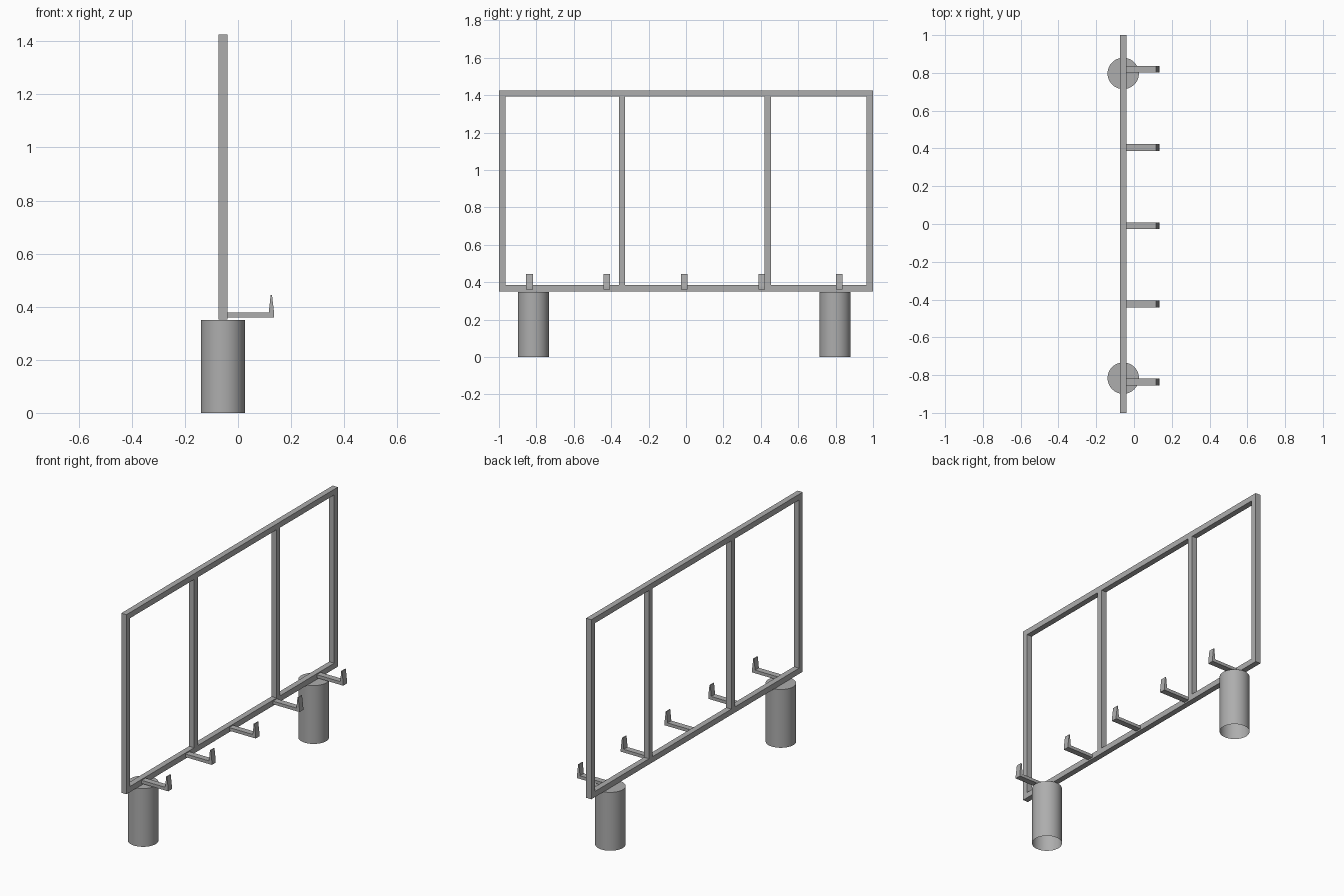
import bpy, bmesh, math

cube = bpy.data.objects.get("Cube")
if cube:
    bpy.data.objects.remove(cube, do_unlink=True)

GREY = (0.42, 0.42, 0.42, 1)
grey = bpy.data.materials.new("grey_metal")
grey.use_nodes = True
grey.diffuse_color = GREY
grey.node_tree.nodes["Principled BSDF"].inputs["Base Color"].default_value = GREY


def add_object(name, bm):
    bmesh.ops.recalc_face_normals(bm, faces=bm.faces)
    mesh = bpy.data.meshes.new(name)
    bm.to_mesh(mesh)
    bm.free()
    mesh.materials.append(grey)
    obj = bpy.data.objects.new(name, mesh)
    bpy.context.collection.objects.link(obj)
    return obj


def extruded(name, profile, direction):
    """Extrude a closed planar profile into a solid."""
    bm = bmesh.new()
    face = bm.faces.new([bm.verts.new(p) for p in profile])
    moved = bmesh.ops.extrude_face_region(bm, geom=[face], use_keep_orig=True)["geom"]
    verts = [v for v in moved if isinstance(v, bmesh.types.BMVert)]
    bmesh.ops.translate(bm, verts=verts, vec=direction)
    return add_object(name, bm)


# Frame of square bars
BACK, FRONT = -0.073, -0.039
BAR = 0.034
BOTTOM, TOP = 0.351, 1.426


def bar(name, y0, y1, z0, z1):
    profile = [(BACK, y0, z0), (BACK, y1, z0), (BACK, y1, z1), (BACK, y0, z1)]
    extruded(name, profile, (FRONT - BACK, 0, 0))


bar("bottom_rail", -1, 1, BOTTOM, BOTTOM + BAR)
bar("top_rail", -1, 1, TOP - BAR, TOP)
for name, y in (("right_end_post", -1 + BAR / 2), ("inner_post_a", -0.342),
                ("inner_post_b", 0.437), ("left_end_post", 1 - BAR / 2)):
    bar(name, y - BAR / 2, y + BAR / 2, BOTTOM + BAR, TOP - BAR)

# Hooks: a flat arm with a tapered upturned tip
HOOK = [(FRONT, 0.36), (0.136, 0.36), (0.136, 0.377), (0.128, 0.445),
        (0.123, 0.445), (0.116, 0.379), (FRONT, 0.379)]
for i in range(5):
    y = -0.837 + 0.414 * i
    extruded(f"hook_{i + 1}", [(x, y - 0.018, z) for x, z in HOOK], (0, 0.036, 0))

# Round feet, closed on top and open underneath
HEIGHT = 0.349
for name, y in (("foot_a", -0.816), ("foot_b", 0.797)):
    bm = bmesh.new()
    bmesh.ops.create_cone(bm, cap_ends=True, segments=48, radius1=0.083,
                          radius2=0.083, depth=HEIGHT)
    under = [f for f in bm.faces if f.calc_center_median().z < -0.1]
    bmesh.ops.delete(bm, geom=under, context="FACES_ONLY")
    foot = add_object(name, bm)
    foot.location = (-0.057, y, HEIGHT / 2)
    bpy.ops.object.select_all(action="DESELECT")
    foot.select_set(True)
    bpy.context.view_layer.objects.active = foot
    bpy.ops.object.shade_smooth_by_angle(angle=math.radians(35))
